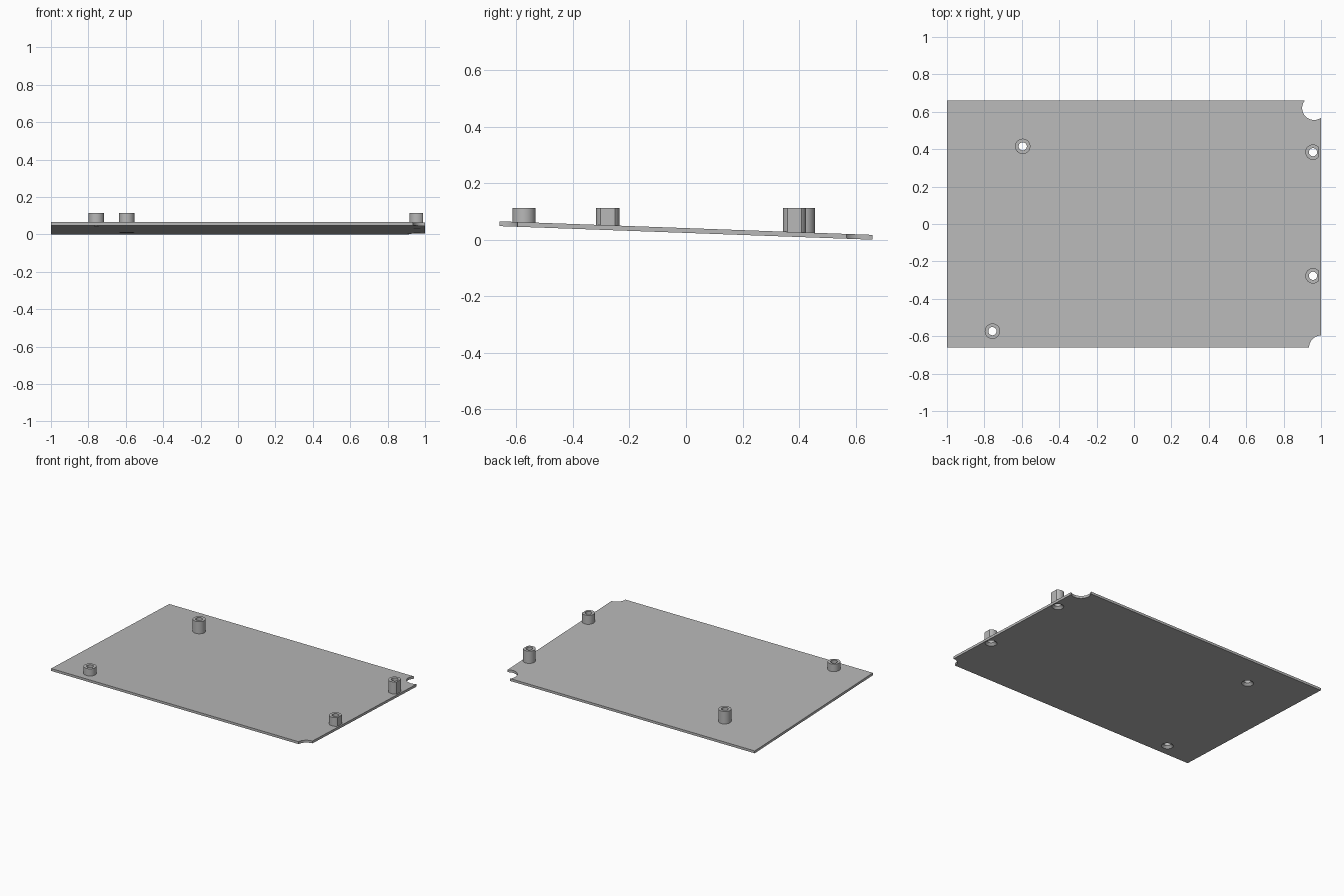
import bpy, bmesh
from math import cos, sin, pi, radians

cube = bpy.data.objects.get("Cube")
if cube:
    bpy.data.objects.remove(cube, do_unlink=True)

HALF_Y = 0.66
THICK = 0.017
TOP = 0.113
SIDES = 48

grey = bpy.data.materials.new("plain grey")
grey.use_nodes = True
grey.diffuse_color = (0.48, 0.48, 0.48, 1)
grey.node_tree.nodes["Principled BSDF"].inputs["Base Color"].default_value = (0.48, 0.48, 0.48, 1)


def underside(y):
    """Height of the sloping underside of the plate."""
    return 0.048 * (HALF_Y - y) / (2 * HALF_Y)


def make_object(name, bm):
    bmesh.ops.recalc_face_normals(bm, faces=bm.faces)
    mesh = bpy.data.meshes.new(name)
    bm.to_mesh(mesh)
    bm.free()
    mesh.materials.append(grey)
    obj = bpy.data.objects.new(name, mesh)
    bpy.context.collection.objects.link(obj)
    return obj


def turned(name, x, y, profile, x_limit=9):
    """Closed solid through (radius, height) rings, optionally flattened on +x."""
    bm = bmesh.new()
    rings = []
    for r, z in profile:
        rings.append([bm.verts.new((min(x + r * cos(2 * pi * i / SIDES), x_limit),
                                    y + r * sin(2 * pi * i / SIDES), z))
                      for i in range(SIDES)])
    for low, high in zip(rings, rings[1:]):
        for i in range(SIDES):
            j = (i + 1) % SIDES
            bm.faces.new((low[i], low[j], high[j], high[i]))
    bm.faces.new(rings[0])
    bm.faces.new(rings[-1])
    return make_object(name, bm)


def cut(obj, cutters):
    bpy.context.view_layer.objects.active = obj
    for c in cutters:
        mod = obj.modifiers.new("cut", "BOOLEAN")
        mod.operation = "DIFFERENCE"
        mod.solver = "EXACT"
        mod.object = c
        bpy.ops.object.modifier_apply(modifier=mod.name)


def smooth(obj):
    bpy.ops.object.select_all(action="DESELECT")
    obj.select_set(True)
    bpy.context.view_layer.objects.active = obj
    bpy.ops.object.shade_smooth_by_angle(angle=radians(30))


# Sloping plate
bm = bmesh.new()
bmesh.ops.create_cube(bm, size=1)
for v in bm.verts:
    upper = v.co.z > 0
    v.co.x *= 2
    v.co.y *= 2 * HALF_Y
    v.co.z = underside(v.co.y) + (THICK if upper else 0)
plate = make_object("plate", bm)

# Round corner notches
notches = [turned("notch_cutter", x, y, [(0.064, -0.1), (0.064, 0.2)])
           for x, y in ((0.963, 0.62), (1.0, -HALF_Y))]

# Standoffs with countersunk through holes
spots = {"front_right_standoff": (-0.757, -0.573),
         "back_right_standoff": (-0.595, 0.415),
         "front_left_standoff": (0.957, -0.277),
         "back_left_standoff": (0.957, 0.384)}
bores = []
for name, (x, y) in spots.items():
    z = underside(y)
    post = turned(name, x, y, [(0.041, z + THICK - 0.004), (0.041, TOP)], 0.99)
    bore = turned("bore_cutter", x, y, [(0.042, z - 0.004), (0.022, z + 0.016), (0.022, 0.2)])
    cut(post, [bore])
    smooth(post)
    bores.append(bore)

cut(plate, notches + bores)
smooth(plate)

# Remove the cutters
for c in notches + bores:
    bpy.data.objects.remove(c, do_unlink=True)
